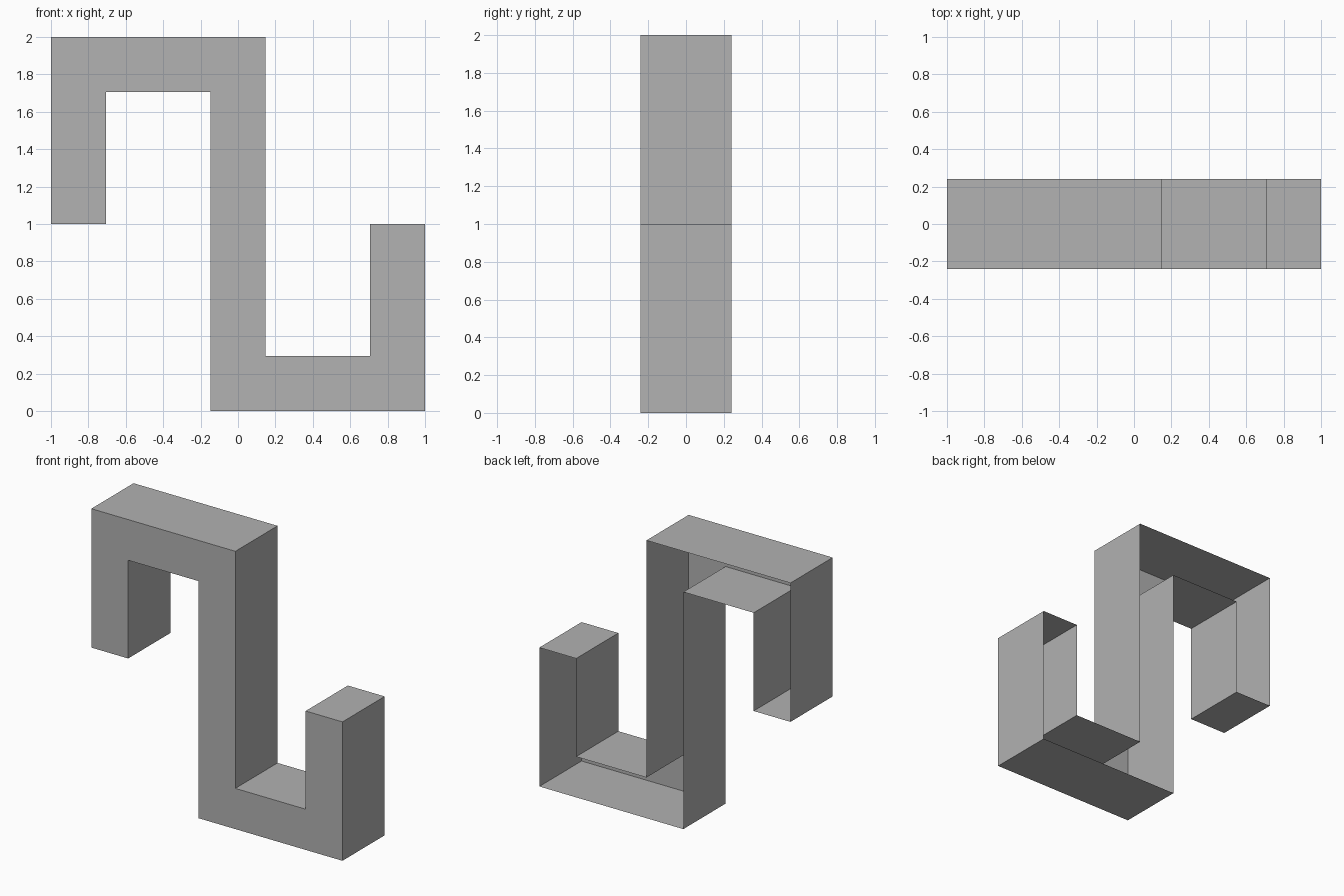
import bpy
import bmesh
from mathutils import Vector

cube = bpy.data.objects.get("Cube")
if cube:
    bpy.data.objects.remove(cube, do_unlink=True)

# Plain grey
grey = bpy.data.materials.new("grey")
grey.use_nodes = True
colour = (0.445, 0.445, 0.445, 1)
grey.diffuse_color = colour
grey.node_tree.nodes["Principled BSDF"].inputs["Base Color"].default_value = colour

# Upper half of the outline; half a turn about the centre gives the lower half
BAR, HALF_BAR, DEPTH = 0.293, 0.147, 0.24
half = [(HALF_BAR, 2), (-1, 2), (-1, 1), (BAR - 1, 1),
        (BAR - 1, 2 - BAR), (-HALF_BAR, 2 - BAR)]
outline = half + [(-x, 2 - z) for x, z in half]

# Flat front panel with a rim of walls running back, open at the rear
bm = bmesh.new()
front = [bm.verts.new((x, -DEPTH, z)) for x, z in outline]
panel = bm.faces.new(front)
back = [bm.verts.new(v.co + Vector((0, 2 * DEPTH, 0))) for v in front]
for i in range(len(front)):
    j = (i + 1) % len(front)
    bm.faces.new((front[j], front[i], back[i], back[j]))
bm.normal_update()
if panel.normal.y > 0:
    bmesh.ops.reverse_faces(bm, faces=bm.faces[:])

mesh = bpy.data.meshes.new("zigzag_shell")
bm.to_mesh(mesh)
bm.free()
mesh.materials.append(grey)
shell = bpy.data.objects.new("zigzag_shell", mesh)
bpy.context.collection.objects.link(shell)
